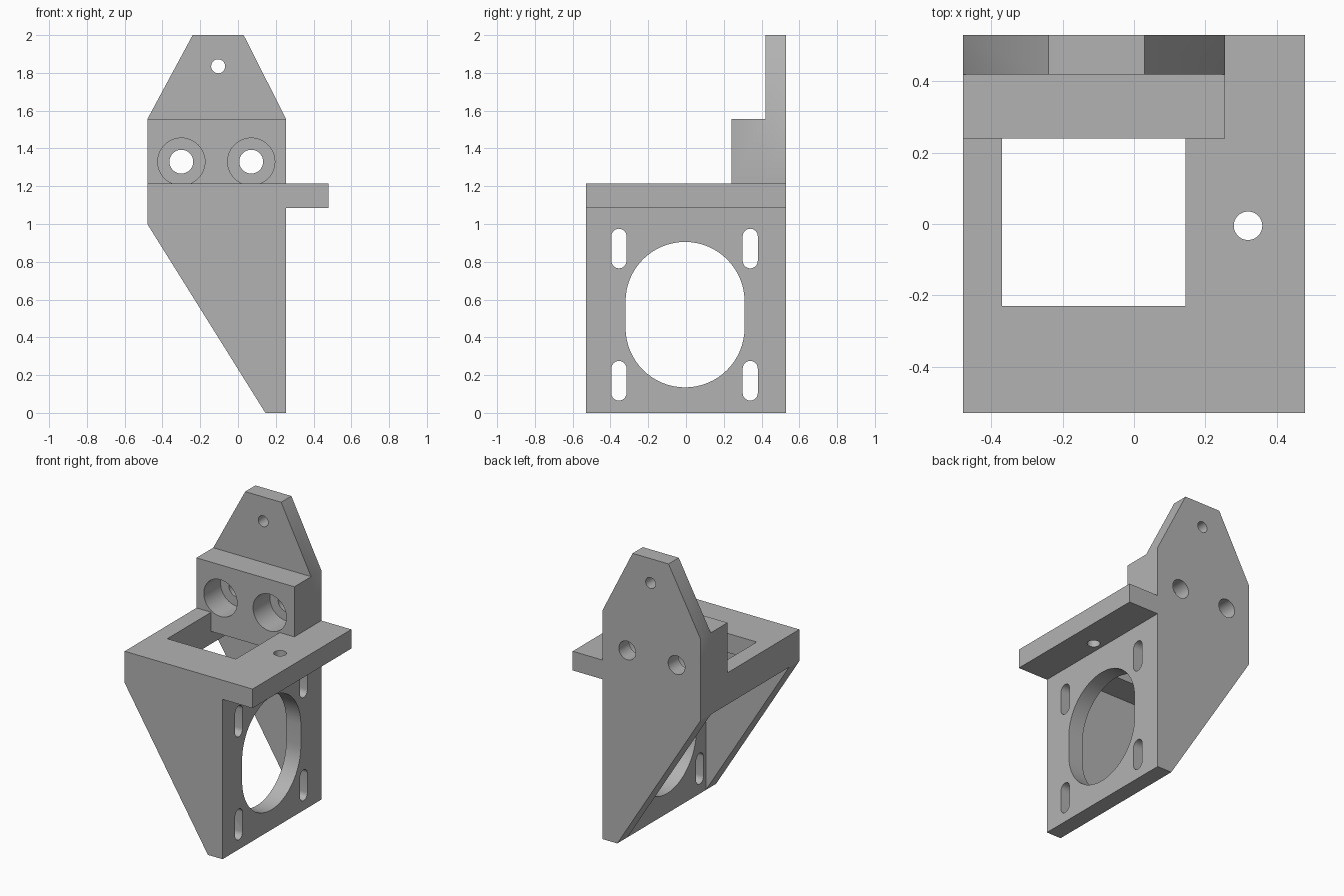
import bpy, bmesh, math
from mathutils import Vector

if "Cube" in bpy.data.objects:
    bpy.data.objects.remove(bpy.data.objects["Cube"])

grey = bpy.data.materials.new("plain_grey")
grey.diffuse_color = (0.45, 0.45, 0.45, 1)
grey.use_nodes = True
grey.node_tree.nodes["Principled BSDF"].inputs["Base Color"].default_value = grey.diffuse_color


def prism(name, pts, axis, lo, hi):
    """Extrude a 2D outline along an axis: x uses (y, z), y uses (x, z), z uses (x, y)."""
    def place(p, t):
        return {"x": (t, p[0], p[1]), "y": (p[0], t, p[1]), "z": (p[0], p[1], t)}[axis]
    bm = bmesh.new()
    face = bm.faces.new([bm.verts.new(place(p, lo)) for p in pts])
    ext = bmesh.ops.extrude_face_region(bm, geom=[face])
    moved = [g for g in ext["geom"] if isinstance(g, bmesh.types.BMVert)]
    bmesh.ops.translate(bm, verts=moved, vec=Vector(place((0, 0), hi - lo)))
    bmesh.ops.recalc_face_normals(bm, faces=bm.faces)
    mesh = bpy.data.meshes.new(name)
    bm.to_mesh(mesh)
    bm.free()
    mesh.materials.append(grey)
    ob = bpy.data.objects.new(name, mesh)
    bpy.context.collection.objects.link(ob)
    return ob


def rect(a0, a1, b0, b1):
    return [(a0, b0), (a1, b0), (a1, b1), (a0, b1)]


def slot(a, b0, b1, r, n=24):
    """Outline with round ends centred at (a, b0) and (a, b1)."""
    arc = [(r * math.cos(math.pi * i / n), r * math.sin(math.pi * i / n)) for i in range(n + 1)]
    return [(a + c, b1 + s) for c, s in arc] + [(a - c, b0 - s) for c, s in arc]


def circle(a, b, r, n=48):
    return [(a + r * math.cos(2 * math.pi * i / n), b + r * math.sin(2 * math.pi * i / n)) for i in range(n)]


def combine(body, other, operation):
    """Apply a boolean and discard the helper."""
    mod = body.modifiers.new("join", "BOOLEAN")
    mod.operation, mod.solver, mod.object = operation, "EXACT", other
    bpy.context.view_layer.update()
    dg = bpy.context.evaluated_depsgraph_get()
    mesh = bpy.data.meshes.new_from_object(body.evaluated_get(dg))
    body.modifiers.clear()
    body.data = mesh
    bpy.data.objects.remove(other)


# Tall back plate with tapered top and sloping lower edge
lower = [(-0.48, 1.0), (0.145, 0), (0.255, 0)]
bracket = prism("mounting_bracket",
                lower + [(0.255, 1.555), (0.03, 2), (-0.24, 2), (-0.48, 1.555)], "y", 0.42, 0.53)

# Front gusset, motor plate, shelf, left shelf rail and bolt block
solids = [
    prism("front_gusset", lower + [(0.255, 1.215), (-0.48, 1.215)], "y", -0.53, -0.42),
    prism("motor_plate", rect(-0.53, 0.53, 0, 1.215), "x", 0.145, 0.255),
    prism("shelf", rect(-0.48, 0.48, -0.53, 0.53), "z", 1.085, 1.215),
    prism("shelf_rail", rect(-0.48, -0.37, -0.53, 0.53), "z", 1.0, 1.215),
    prism("bolt_block", rect(-0.48, 0.255, 0.24, 0.53), "z", 1.15, 1.555),
]
for part in solids:
    combine(bracket, part, "UNION")

# Shelf window, shelf hole, top hole and large motor opening
cutters = [
    prism("window_cut", rect(-0.37, 0.145, -0.23, 0.24), "z", 0.95, 1.3),
    prism("shelf_hole_cut", circle(0.32, -0.005, 0.04), "z", 1.0, 1.3),
    prism("top_hole_cut", circle(-0.105, 1.835, 0.037), "y", 0.3, 0.6),
    prism("motor_opening_cut", slot(-0.005, 0.45, 0.59, 0.315, 32), "x", 0.1, 0.3),
]
# Adjustment slots
for y in (-0.355, 0.34):
    for z in (0.105, 0.805):
        cutters.append(prism("slot_cut", slot(y, z, z + 0.13, 0.04, 12), "x", 0.1, 0.3))
# Counterbored bolt holes
for x in (-0.30, 0.07):
    cutters.append(prism("counterbore_cut", circle(x, 1.33, 0.125), "y", 0.2, 0.42))
    cutters.append(prism("bolt_hole_cut", circle(x, 1.33, 0.063), "y", 0.3, 0.6))
for cut in cutters:
    combine(bracket, cut, "DIFFERENCE")

# Smooth bores, crisp edges
bpy.context.view_layer.objects.active = bracket
bracket.select_set(True)
bpy.ops.object.shade_smooth_by_angle(angle=math.radians(30))
